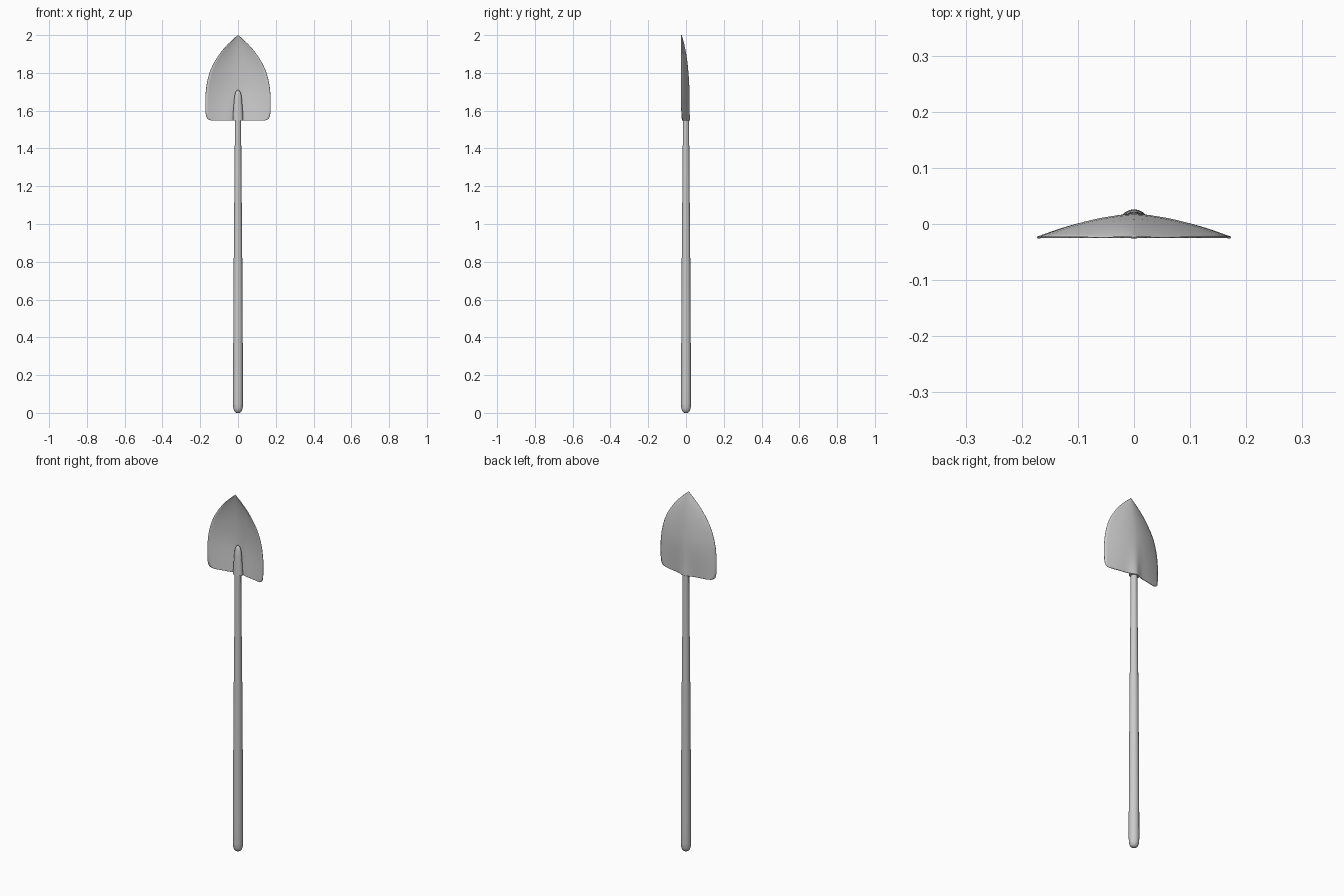
import bpy, bmesh, math

if "Cube" in bpy.data.objects:
    bpy.data.objects.remove(bpy.data.objects["Cube"])

def interp(pts, z):
    for (a, va), (b, vb) in zip(pts, pts[1:]):
        if z <= b:
            return va + (vb - va) * max(0, z - a) / (b - a)
    return pts[-1][1]

def finish(name, bm):
    bmesh.ops.recalc_face_normals(bm, faces=bm.faces)
    me = bpy.data.meshes.new(name)
    bm.to_mesh(me)
    bm.free()
    ob = bpy.data.objects.new(name, me)
    bpy.context.collection.objects.link(ob)
    bpy.ops.object.select_all(action='DESELECT')
    bpy.context.view_layer.objects.active = ob
    ob.select_set(True)
    bpy.ops.object.shade_smooth_by_angle(angle=math.radians(40))
    return ob

def lathe(name, profile, ysc=1.0, sides=20):
    bm = bmesh.new()
    rings = []
    for z, r in profile:
        rings.append([bm.verts.new((r * math.cos(2 * math.pi * i / sides),
                                    r * ysc * math.sin(2 * math.pi * i / sides), z))
                      for i in range(sides)])
    for a, b in zip(rings, rings[1:]):
        for i in range(sides):
            j = (i + 1) % sides
            bm.faces.new((a[i], a[j], b[j], b[i]))
    bm.faces.new(rings[0])
    bm.faces.new(rings[-1])
    return finish(name, bm)

# Tapered shaft with rounded ends
lathe("handle", [(0, .008), (.004, .015), (.012, .021), (.025, .025), (.05, .0262), (.2, .026),
                 (.5, .0245), (.9, .022), (1.2, .019), (1.5, .0165), (1.6, .0165)])

# Socket flattened into the blade, rounded at the upper end
lathe("socket", [(1.547, .028), (1.6, .025), (1.65, .0215), (1.68, .018),
                 (1.695, .014), (1.705, .008), (1.709, .003)], ysc=.72)

# Dished blade with a ridge on the back that wraps the socket
WIDTH = [(1.547, .125), (1.549, .145), (1.554, .158), (1.565, .167), (1.585, .171), (1.62, .1725),
         (1.68, .172), (1.73, .167), (1.77, .159), (1.81, .147), (1.85, .129), (1.89, .104),
         (1.92, .082), (1.95, .055), (1.975, .029), (1.99, .012), (2, .001)]
CREST = [(1.547, .005), (1.6, .009), (1.66, .0145), (1.72, .0165), (1.78, .0135), (1.85, .007),
         (1.9, 0), (1.95, -.010), (2, -.024)]
N = 16
bm = bmesh.new()
rows = []
for z, w in WIDTH:
    ref = w if z > 1.62 else .1725
    fade = min(1, max(0, (1.73 - z) / .17))
    row = []
    for k in range(-N, N + 1):
        s = k / N
        x = w * s * abs(s) ** .4
        u = min(1, abs(x) / ref)
        c = interp(CREST, z)
        y = -.024 + (c + .024) * (1 - u ** 1.7)
        y += (.019 - c) * fade ** .5 * math.exp(-(x / .03) ** 2)
        row.append(bm.verts.new((x, y, z)))
    rows.append(row)
for a, b in zip(rows, rows[1:]):
    for i in range(2 * N):
        bm.faces.new((a[i], a[i + 1], b[i + 1], b[i]))
blade = finish("blade", bm)
sol = blade.modifiers.new("thickness", 'SOLIDIFY')
sol.thickness = .003
sol.offset = 0
